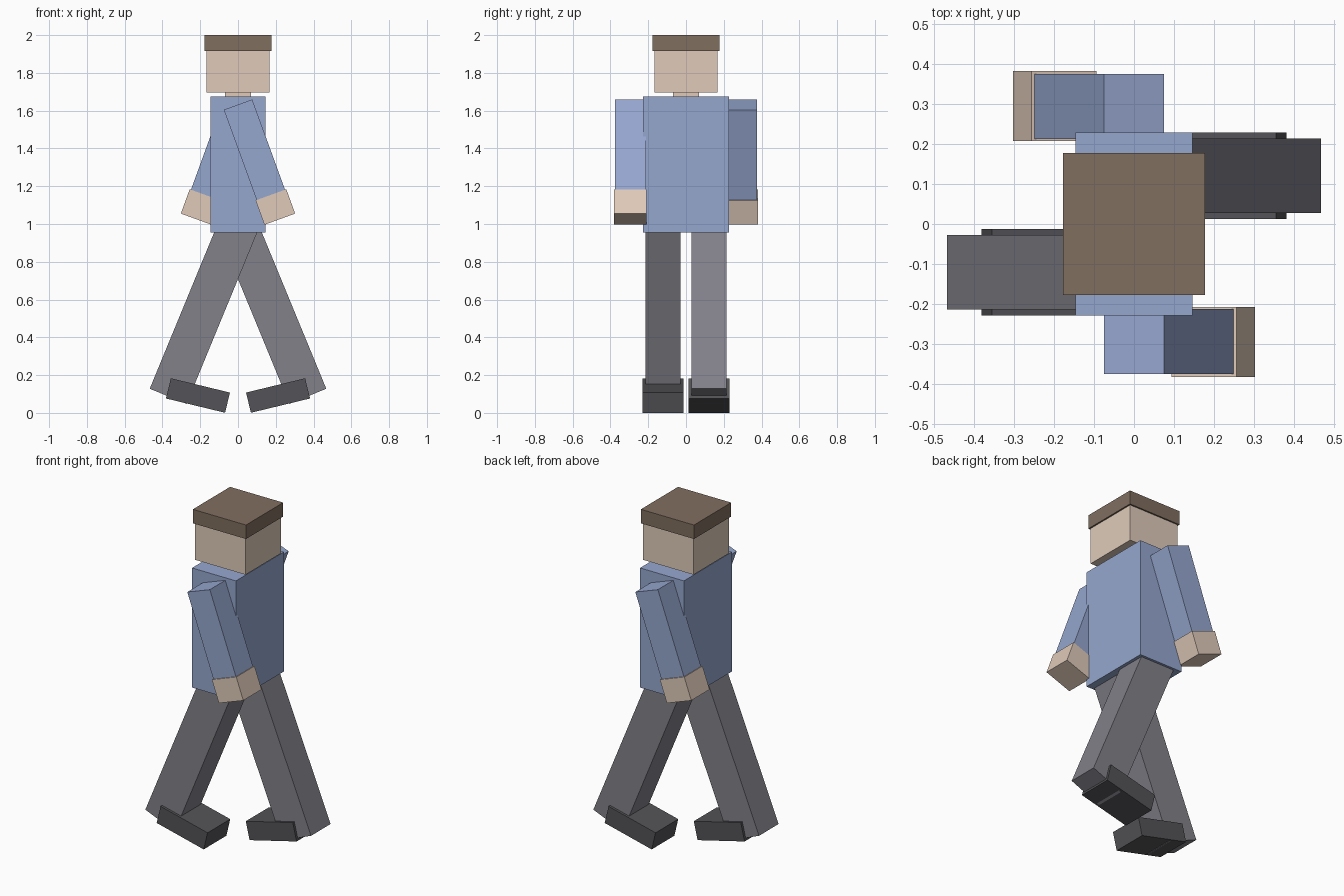
import bpy
import bmesh
from math import radians
from mathutils import Matrix

default_cube = bpy.data.objects.get("Cube")
if default_cube:
    bpy.data.objects.remove(default_cube, do_unlink=True)


def material(name, rgb):
    """Flat material from sRGB 0-255 values, converted to linear."""
    linear = [((c / 255 + 0.055) / 1.055) ** 2.4 for c in rgb]
    mat = bpy.data.materials.new(name)
    mat.use_nodes = True
    mat.diffuse_color = (*linear, 1)
    bsdf = mat.node_tree.nodes["Principled BSDF"]
    bsdf.inputs["Base Color"].default_value = (*linear, 1)
    return mat


skin = material("skin", (224, 203, 186))
hair_brown = material("hair brown", (128, 110, 95))
shirt_blue = material("shirt blue", (150, 167, 207))
trouser_grey = material("trouser grey", (130, 129, 137))
shoe_grey = material("shoe grey", (84, 84, 88))


def box(name, centre, size, mat, tilt=0):
    """Box of the given size, tilted in degrees about the y axis."""
    mesh = bpy.data.meshes.new(name)
    bm = bmesh.new()
    bmesh.ops.create_cube(bm, size=1, matrix=Matrix.Diagonal((*size, 1)))
    bm.to_mesh(mesh)
    bm.free()
    mesh.materials.append(mat)
    obj = bpy.data.objects.new(name, mesh)
    obj.location = centre
    obj.rotation_euler.y = radians(tilt)
    bpy.context.collection.objects.link(obj)
    return obj


# Upright body parts
box("torso", (0, 0, 1.315), (0.292, 0.457, 0.72), shirt_blue)
box("neck", (0, 0, 1.685), (0.136, 0.136, 0.06), skin)
box("head", (0, 0, 1.81), (0.336, 0.336, 0.23), skin)
box("hair", (0, 0, 1.958), (0.354, 0.354, 0.084), hair_brown)

# Limbs: the second set is the first turned half way round the body
for side, s in (("front", 1), ("back", -1)):
    def limb(part, x, y, z, size, mat, tilt):
        box(f"{side}_{part}", (s * x, s * y, z), size, mat, s * tilt)

    limb("sleeve", 0.088, -0.294, 1.39, (0.16, 0.162, 0.515), shirt_blue, -20)
    limb("hand", 0.198, -0.295, 1.09, (0.173, 0.174, 0.137), skin, -20)
    limb("leg", -0.174, -0.121, 0.563, (0.211, 0.186, 1.028), trouser_grey, 22.4)
    limb("shoe", -0.212, -0.121, 0.092, (0.322, 0.216, 0.11), shoe_grey, 13.6)
